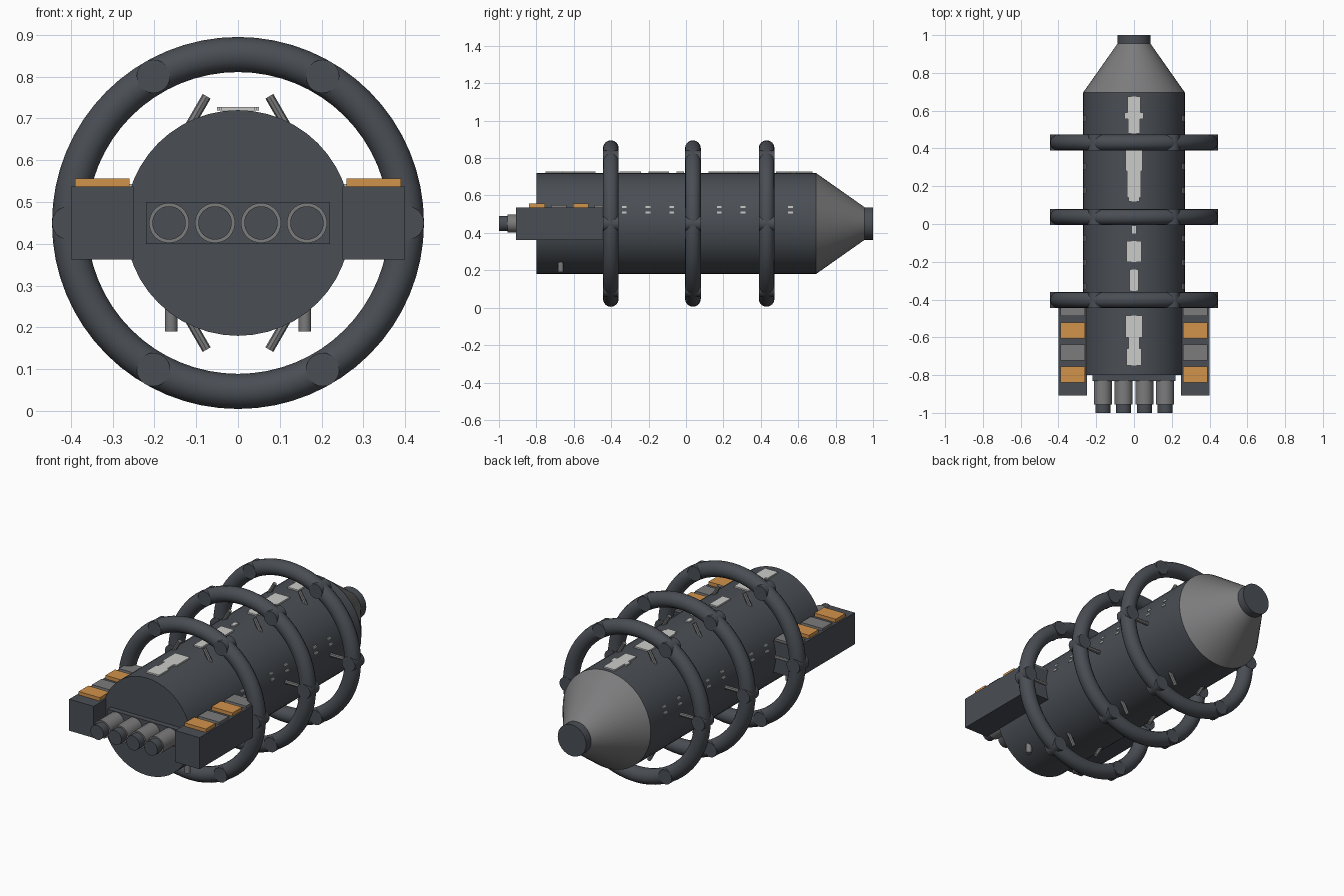
import bpy, math
from mathutils import Vector

if "Cube" in bpy.data.objects:
    bpy.data.objects.remove(bpy.data.objects["Cube"])

AXIS_Z = 0.45


def material(name, rgb):
    m = bpy.data.materials.new(name)
    m.diffuse_color = (*rgb, 1)
    m.use_nodes = True
    m.node_tree.nodes["Principled BSDF"].inputs["Base Color"].default_value = m.diffuse_color
    return m


DARK = material("dark slate", (0.068, 0.077, 0.090))
GREY = material("mid grey", (0.20, 0.20, 0.205))
ORANGE = material("orange", (0.64, 0.29, 0.07))
LIGHT = material("light grey", (0.60, 0.60, 0.59))


def finish(name, mat, smooth=False):
    ob = bpy.context.object
    ob.name = name
    ob.data.materials.clear()
    ob.data.materials.append(mat)
    if smooth:
        bpy.ops.object.shade_smooth_by_angle(angle=math.radians(35))
    return ob


def box(name, mat, lo, hi):
    lo, hi = Vector(lo), Vector(hi)
    bpy.ops.mesh.primitive_cube_add(size=1, location=(lo + hi) / 2)
    bpy.context.object.scale = hi - lo
    bpy.ops.object.transform_apply(location=False, rotation=False, scale=True)
    return finish(name, mat)


def rod(name, mat, a, b, r1, r2=None, sides=32):
    a, b = Vector(a), Vector(b)
    bpy.ops.mesh.primitive_cone_add(
        vertices=sides, radius1=r1, radius2=r1 if r2 is None else r2,
        depth=(b - a).length, location=(a + b) / 2,
        rotation=(b - a).to_track_quat('Z', 'Y').to_euler())
    return finish(name, mat, True)


# Main hull, tapered tail and end cap along y
rod("hull", DARK, (0, -0.80, AXIS_Z), (0, 0.695, AXIS_Z), 0.27, sides=48)
rod("tail_cone", GREY, (0, 0.695, AXIS_Z), (0, 0.958, AXIS_Z), 0.27, 0.085, sides=48)
rod("tail_cap", DARK, (0, 0.955, AXIS_Z), (0, 1.0, AXIS_Z), 0.087)

# Three rings, each with six joints and six struts
for y in (-0.402, 0.037, 0.431):
    bpy.ops.mesh.primitive_torus_add(
        major_radius=0.403, minor_radius=0.042, major_segments=64, minor_segments=16,
        location=(0, y, AXIS_Z), rotation=(math.pi / 2, 0, 0))
    finish("ring", DARK, True)
    for i in range(6):
        a = math.radians(60 * i)
        c, s = math.cos(a), math.sin(a)
        p = Vector((0.405 * c, y, AXIS_Z + 0.405 * s))
        d = Vector((0, 0.042, 0))
        rod("ring_joint", DARK, p - d, p + d, 0.04, sides=24)
        mid = Vector((0.25 * c, y, AXIS_Z + 0.25 * s))
        lean = Vector((c, 0, -s)) * 0.1
        rod("ring_strut", GREY, mid - lean, mid + lean, 0.011, sides=8)

# Nozzle block with four stepped nozzles
box("nozzle_block", DARK, (-0.22, -0.83, 0.40), (0.22, -0.79, 0.50))
for x in (-0.165, -0.055, 0.055, 0.165):
    rod("nozzle_sleeve", GREY, (x, -0.955, AXIS_Z), (x, -0.82, AXIS_Z), 0.048)
    rod("nozzle_tip", DARK, (x, -1.0, AXIS_Z), (x, -0.95, AXIS_Z), 0.04)

for side in (-1, 1):
    # Side pod with alternating cargo hatches
    box("side_pod", DARK, *[(x, y, z) for x, y, z in (
        (min(side * 0.25, side * 0.40), -0.908, 0.362),
        (max(side * 0.25, side * 0.40), -0.40, 0.537))])
    for i in range(4):
        y = -0.797 + 0.117 * i
        xs = sorted((side * 0.26, side * 0.39))
        top, mat = (0.556, ORANGE) if i % 2 == 0 else (0.549, GREY)
        box("pod_hatch", mat, (xs[0], y - 0.042, 0.53), (xs[1], y + 0.042, top))

    # Landing peg beneath the hull
    rod("peg", GREY, (side * 0.16, -0.67, 0.19), (side * 0.16, -0.67, 0.30), 0.015, sides=16)

    # Rows of paired side windows
    for i in range(8):
        y = -0.33 + 0.127 * i
        for z in (0.508, 0.538):
            x = side * math.sqrt(0.27 ** 2 - (z - AXIS_Z) ** 2)
            box("side_window", LIGHT, (x - 0.004, y - 0.013, z - 0.005),
                (x + 0.004, y + 0.013, z + 0.005))

# Pale plates along the spine: (start, end, half width)
for y0, y1, w in ((0.59, 0.675, 0.035), (0.555, 0.59, 0.05), (0.48, 0.555, 0.033),
                  (0.28, 0.39, 0.045), (0.14, 0.28, 0.036), (0.12, 0.14, 0.028),
                  (-0.05, -0.01, 0.012), (-0.20, -0.09, 0.040), (-0.355, -0.24, 0.025),
                  (-0.60, -0.485, 0.045), (-0.66, -0.60, 0.028), (-0.75, -0.66, 0.040)):
    box("spine_plate", LIGHT, (-w, y0, 0.719), (w, y1, 0.727))
